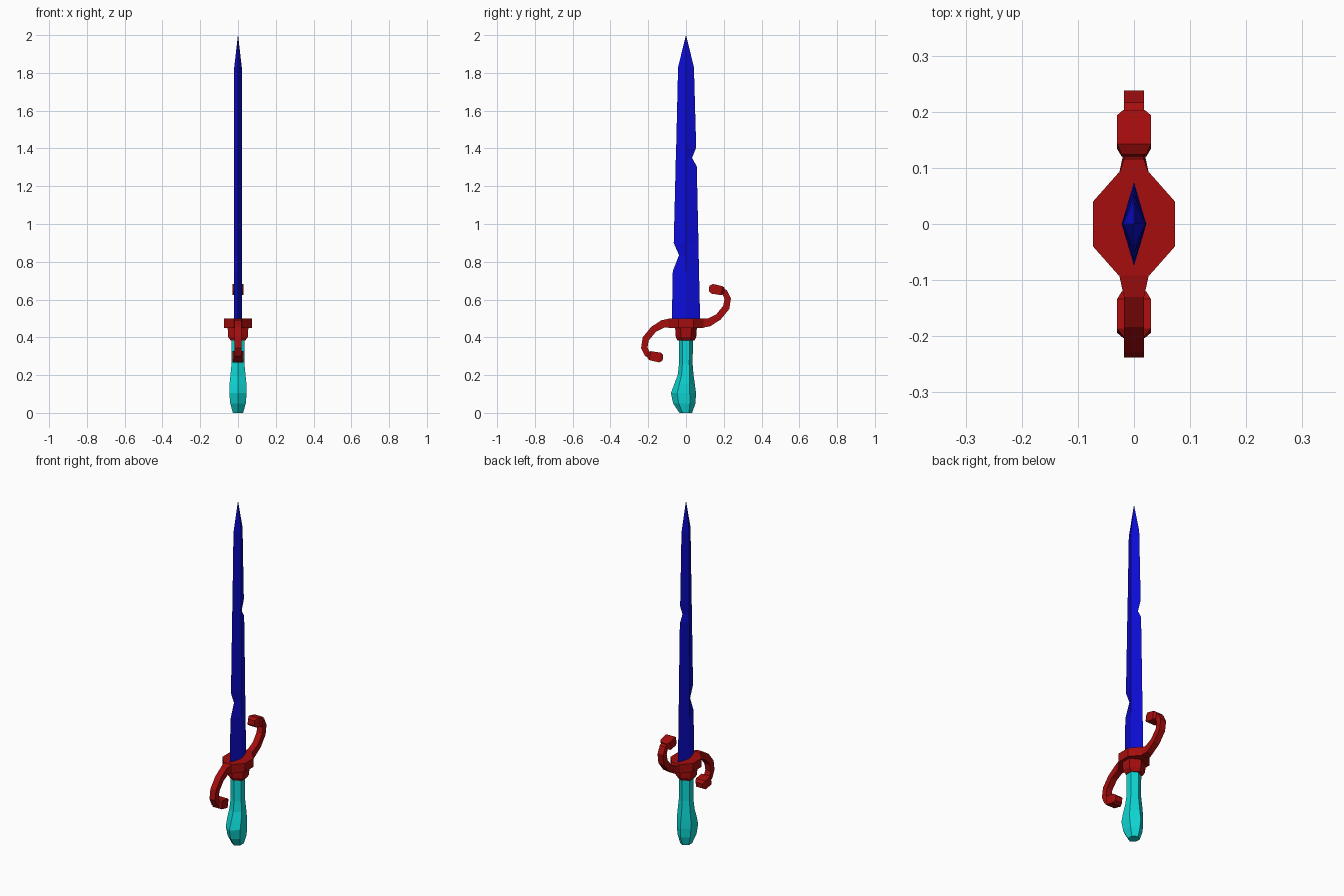
import bpy, bmesh
from math import sin, cos, pi
from mathutils import Vector

if "Cube" in bpy.data.objects:
    bpy.data.objects.remove(bpy.data.objects["Cube"])


def material(name, rgb):
    m = bpy.data.materials.new(name)
    m.use_nodes = True
    m.diffuse_color = (*rgb, 1)
    m.node_tree.nodes["Principled BSDF"].inputs["Base Color"].default_value = (*rgb, 1)
    return m


BLUE = material("deep blue", (0.004, 0.004, 0.7))
RED = material("dark red", (0.38, 0.004, 0.004))
CYAN = material("cyan", (0.004, 0.68, 0.66))


def loft(name, rings, mat):
    """Bridge equal-sized rings of points and cap both ends."""
    bm = bmesh.new()
    loops = [[bm.verts.new(p) for p in ring] for ring in rings]
    n = len(loops[0])
    for a, b in zip(loops, loops[1:]):
        for i in range(n):
            j = (i + 1) % n
            bm.faces.new((a[i], a[j], b[j], b[i]))
    bm.faces.new(loops[0])
    bm.faces.new(loops[-1])
    bmesh.ops.remove_doubles(bm, verts=bm.verts, dist=0.0001)
    bmesh.ops.recalc_face_normals(bm, faces=bm.faces)
    mesh = bpy.data.meshes.new(name)
    bm.to_mesh(mesh)
    bm.free()
    mesh.materials.append(mat)
    obj = bpy.data.objects.new(name, mesh)
    bpy.context.collection.objects.link(obj)
    return obj


def hexagon(z, rx, back, front):
    """Six-sided ring with corners on the y axis."""
    ring = []
    for k in range(6):
        a = pi / 2 + k * pi / 3
        y = (front + back) / 2 + sin(a) * (back - front) / 2
        ring.append((cos(a) / cos(pi / 6) * rx, y, z))
    return ring


# Blade: diamond section with a notch in each edge (z, half depth, front y, back y)
blade = [(0.48, 0.022, -0.075, 0.075), (0.75, 0.022, -0.07, 0.069),
         (0.835, 0.022, -0.037, 0.067), (0.9, 0.022, -0.065, 0.066),
         (1.305, 0.021, -0.055, 0.057), (1.35, 0.021, -0.054, 0.032),
         (1.405, 0.021, -0.052, 0.054), (1.83, 0.02, -0.042, 0.042)]
rings = [[(-d, 0, z), (0, f, z), (d, 0, z), (0, b, z)] for z, d, f, b in blade]
bm_tip = 0.0004
rings.append([(-bm_tip, 0, 2), (0, -bm_tip, 2), (bm_tip, 0, 2), (0, bm_tip, 2)])
loft("blade", rings, BLUE)

# Grip with a swollen, forward-leaning pommel (z, half width, back y, front y)
grip = [(0, 0.027, 0.032, -0.035), (0.05, 0.041, 0.05, -0.068),
        (0.105, 0.046, 0.053, -0.08), (0.15, 0.045, 0.047, -0.063),
        (0.2, 0.04, 0.04, -0.044), (0.26, 0.034, 0.035, -0.037),
        (0.4, 0.034, 0.037, -0.037)]
loft("grip", [hexagon(*s) for s in grip], CYAN)

# Collar under the guard
collar = [(0.382, 0.038, 0.044), (0.402, 0.052, 0.054), (0.455, 0.055, 0.058)]
loft("collar", [hexagon(z, w, y, -y) for z, w, y in collar], RED)

# Guard plate
outline = [(0.073, -0.04), (0.073, 0.04), (0.027, 0.092),
           (-0.027, 0.092), (-0.073, 0.04), (-0.073, -0.04),
           (-0.027, -0.092), (0.027, -0.092)]
loft("guard_plate", [[(x, y, z) for x, y in outline] for z in (0.45, 0.5)], RED)

# Curled arms and their end knobs (y, z above guard middle, half thickness, half width)
MID = 0.475
arm = [(0.088, 0, 0.024, 0.027), (0.122, 0.004, 0.021, 0.018),
       (0.172, 0.033, 0.018, 0.018), (0.213, 0.083, 0.018, 0.018),
       (0.221, 0.13, 0.017, 0.018), (0.205, 0.163, 0.016, 0.018),
       (0.18, 0.175, 0.016, 0.018)]
knob = [(0.202, 0.171, 0.016, 0.019), (0.19, 0.172, 0.024, 0.03),
        (0.138, 0.182, 0.026, 0.03), (0.122, 0.184, 0.014, 0.022)]


def sweep(name, stations, side):
    pts = [Vector((0, s[0], s[1])) for s in stations]
    rings = []
    for i, (y, z, t, w) in enumerate(stations):
        d = (pts[min(i + 1, len(pts) - 1)] - pts[max(i - 1, 0)]).normalized()
        if i == 0 and name.endswith("arm"):
            d = Vector((0, 1, 0))
        n = Vector((0, -d.z, d.y)) * t
        corners = [(w, n), (-w, n), (-w, -n), (w, -n)]
        rings.append([(x, side * (y + o.y), MID + side * (z + o.z)) for x, o in corners])
    loft(name, rings, RED)


for label, side in (("back", 1), ("front", -1)):
    sweep(label + "_guard_arm", arm, side)
    sweep(label + "_guard_knob", knob, side)
